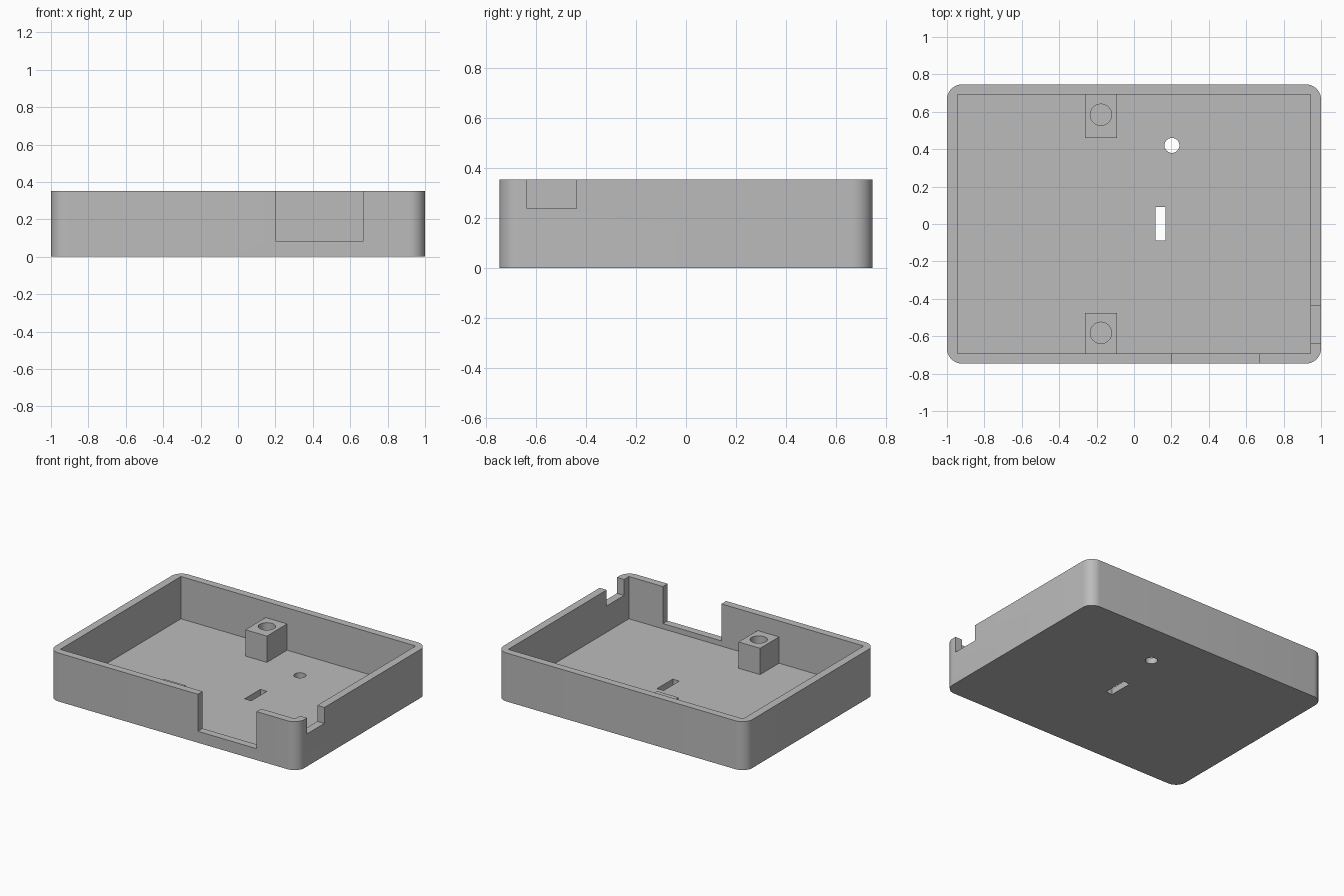
import bpy
import bmesh
from math import radians, cos, sin

cube = bpy.data.objects.get("Cube")
if cube:
    bpy.data.objects.remove(cube, do_unlink=True)

# Overall sizes
HALF_X, HALF_Y, HEIGHT = 1.0, 0.746, 0.352
IN_X, IN_Y, FLOOR = 0.943, 0.692, 0.045
RADIUS = 0.08
POST_TOP = 0.236

grey = bpy.data.materials.new("plain_grey")
grey.use_nodes = True
colour = (0.5, 0.5, 0.5, 1)
grey.diffuse_color = colour
grey.node_tree.nodes["Principled BSDF"].inputs["Base Color"].default_value = colour


def prism(name, outline, z0, z1):
    """Extrude a counter-clockwise xy outline from z0 to z1."""
    bm = bmesh.new()
    base = bm.faces.new([bm.verts.new((x, y, z0)) for x, y in outline])
    top = bmesh.ops.extrude_face_region(bm, geom=[base])["geom"]
    verts = [v for v in top if isinstance(v, bmesh.types.BMVert)]
    bmesh.ops.translate(bm, verts=verts, vec=(0, 0, z1 - z0))
    bmesh.ops.recalc_face_normals(bm, faces=bm.faces)
    mesh = bpy.data.meshes.new(name)
    bm.to_mesh(mesh)
    bm.free()
    mesh.materials.append(grey)
    obj = bpy.data.objects.new(name, mesh)
    bpy.context.collection.objects.link(obj)
    return obj


def rect(x0, x1, y0, y1):
    return [(x0, y0), (x1, y0), (x1, y1), (x0, y1)]


def arc(cx, cy, r, start, sweep, steps):
    angles = [radians(start + sweep * i / steps) for i in range(steps + 1)]
    return [(cx + r * cos(a), cy + r * sin(a)) for a in angles]


def circle(cx, cy, r):
    return arc(cx, cy, r, 0, 360, 48)[:-1]


def activate(obj):
    bpy.ops.object.select_all(action="DESELECT")
    obj.select_set(True)
    bpy.context.view_layer.objects.active = obj


def cut(target, outline, z0, z1):
    """Subtract a prism from the target and discard the cutter."""
    cutter = prism("cutter", outline, z0, z1)
    cutter.hide_render = True
    mod = target.modifiers.new("cut", "BOOLEAN")
    mod.operation, mod.solver, mod.object = "DIFFERENCE", "EXACT", cutter
    activate(target)
    bpy.ops.object.modifier_apply(modifier=mod.name)
    bpy.data.objects.remove(cutter, do_unlink=True)


# Tray with rounded outer corners
outline = []
for i, (sx, sy) in enumerate([(1, 1), (-1, 1), (-1, -1), (1, -1)]):
    outline += arc(sx * (HALF_X - RADIUS), sy * (HALF_Y - RADIUS), RADIUS, 90 * i, 90, 10)
tray = prism("tray", outline, 0, HEIGHT)
cut(tray, rect(-IN_X, IN_X, -IN_Y, IN_Y), FLOOR, 1)

# Connector notches in the front wall and the +x wall
cut(tray, rect(0.2, 0.67, -0.9, -0.6), 0.083, 1)
cut(tray, rect(0.9, 1.1, -0.636, -0.437), POST_TOP, 1)

# Floor openings
cut(tray, circle(0.203, 0.42, 0.04), -0.1, 0.2)
cut(tray, rect(0.115, 0.168, -0.088, 0.092), -0.1, 0.2)

# Screw posts set into the walls, with blind bores
posts = []
for name, y0, y1, hole_y in [("back_post", 0.46, IN_Y + 0.02, 0.584),
                             ("front_post", -IN_Y - 0.02, -0.475, -0.582)]:
    post = prism(name, rect(-0.263, -0.09, y0, y1), 0.02, POST_TOP)
    cut(post, circle(-0.177, hole_y, 0.057), FLOOR, 1)
    posts.append(post)

for obj in [tray] + posts:
    activate(obj)
    bpy.ops.object.shade_smooth_by_angle(angle=radians(30))
